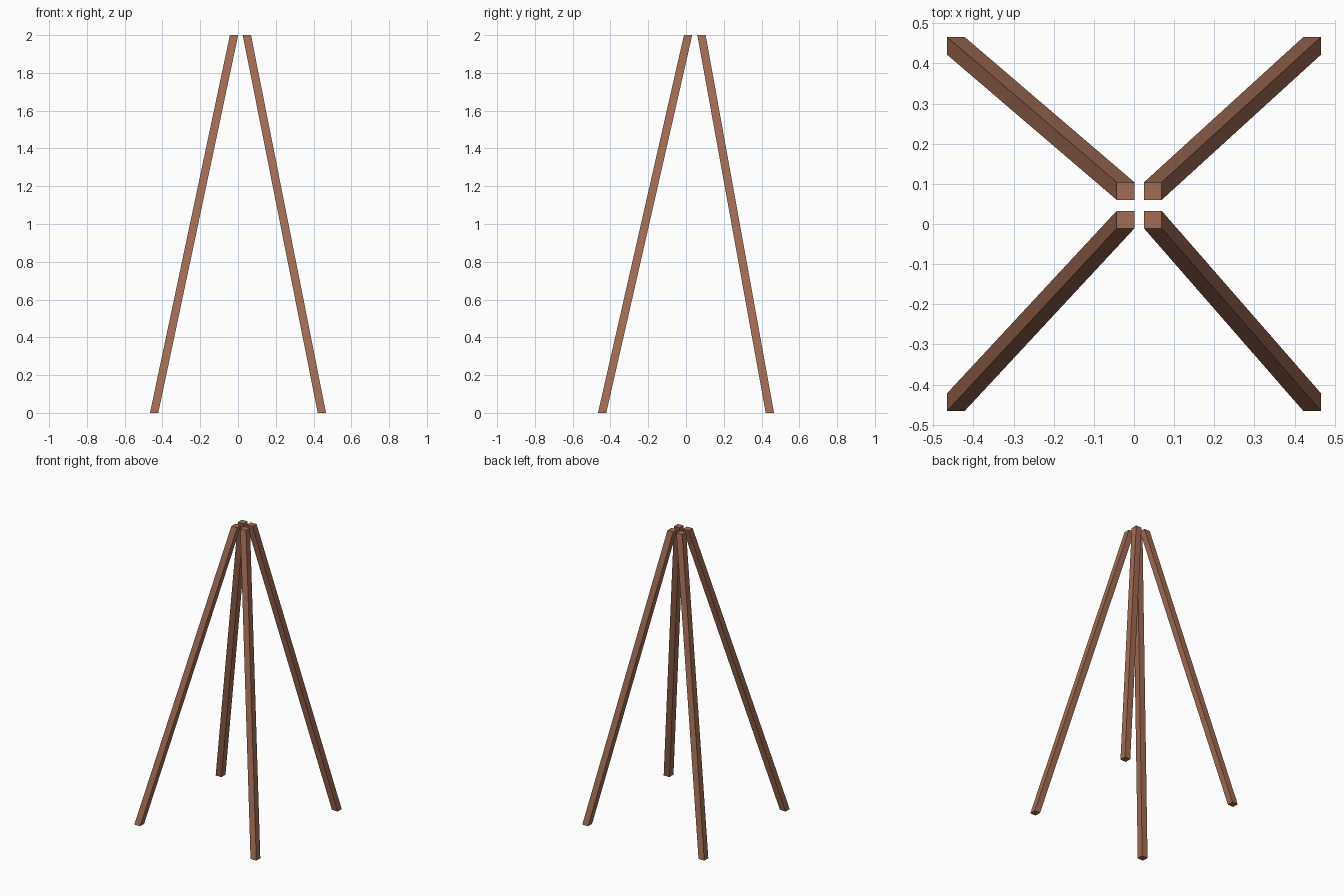
import bpy, bmesh

if "Cube" in bpy.data.objects:
    bpy.data.objects.remove(bpy.data.objects["Cube"])

SIDE = 0.044      # thickness of each square pole
HEIGHT = 2.0
FOOT = 0.444      # distance of foot centres from the axes

wood = bpy.data.materials.new("brown wood")
wood.diffuse_color = (0.36, 0.15, 0.09, 1)
wood.use_nodes = True
wood.node_tree.nodes["Principled BSDF"].inputs["Base Color"].default_value = wood.diffuse_color


def leaning_pole(name, foot, top):
    """Square pole sheared from foot centre to top centre, ends cut level."""
    bm = bmesh.new()
    bmesh.ops.create_cube(bm, size=1)
    for v in bm.verts:
        cx, cy = top if v.co.z > 0 else foot
        v.co = (cx + v.co.x * SIDE, cy + v.co.y * SIDE,
                HEIGHT if v.co.z > 0 else 0)
    mesh = bpy.data.meshes.new(name)
    bm.to_mesh(mesh)
    bm.free()
    mesh.materials.append(wood)
    obj = bpy.data.objects.new(name, mesh)
    bpy.context.collection.objects.link(obj)


# Four poles meeting near the top, slightly off centre
for x_name, sx, top_x in (("left", -1, -0.021), ("right", 1, 0.047)):
    for y_name, sy, top_y in (("front", -1, 0.011), ("back", 1, 0.082)):
        leaning_pole(f"{y_name}_{x_name}_pole",
                     (sx * FOOT, sy * FOOT), (top_x, top_y))
